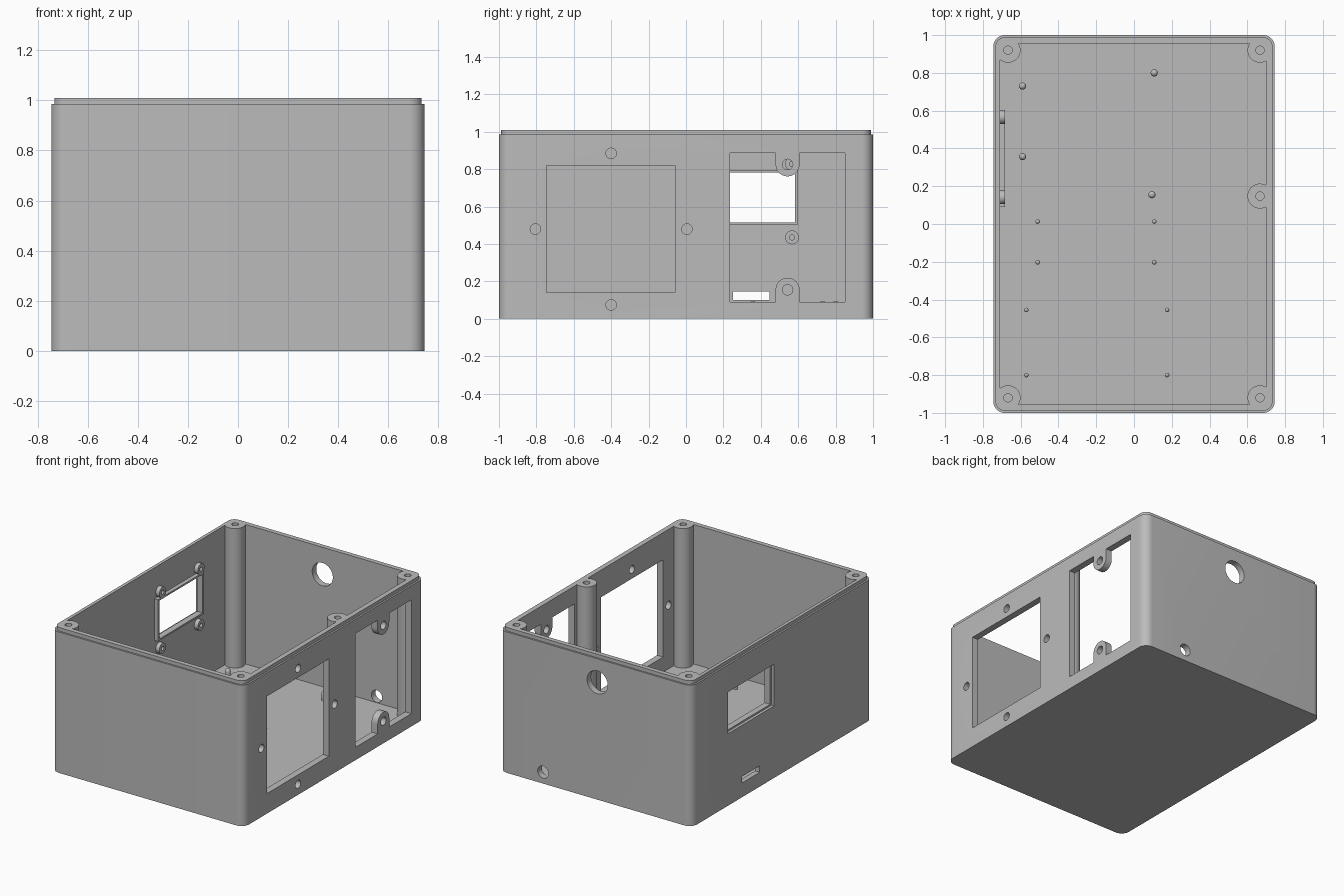
import bpy, bmesh
from math import pi, sin, cos
from mathutils import Matrix, Vector

default = bpy.data.objects.get("Cube")
if default:
    bpy.data.objects.remove(default, do_unlink=True)

grey = bpy.data.materials.new("light grey plastic")
grey.use_nodes = True
grey.diffuse_color = (0.5, 0.5, 0.5, 1)
grey.node_tree.nodes["Principled BSDF"].inputs["Base Color"].default_value = grey.diffuse_color


def finish(bm, name):
    bmesh.ops.recalc_face_normals(bm, faces=bm.faces)
    mesh = bpy.data.meshes.new(name)
    bm.to_mesh(mesh)
    bm.free()
    mesh.materials.append(grey)
    ob = bpy.data.objects.new(name, mesh)
    bpy.context.collection.objects.link(ob)
    return ob


def arc(cx, cy, r, a0, a1, n=10):
    return [(cx + r * cos(a0 + (a1 - a0) * i / n), cy + r * sin(a0 + (a1 - a0) * i / n))
            for i in range(n + 1)]


def rounded(x0, x1, y0, y1, r):
    pts = []
    for k, (cx, cy) in enumerate(((x1 - r, y1 - r), (x0 + r, y1 - r),
                                  (x0 + r, y0 + r), (x1 - r, y0 + r))):
        pts += arc(cx, cy, r, k * pi / 2, (k + 1) * pi / 2)
    return pts


def stack(name, loops):
    """Closed solid through a list of (outline, height) loops."""
    bm = bmesh.new()
    rings = [[bm.verts.new((x, y, z)) for x, y in pts] for pts, z in loops]
    n = len(rings[0])
    for a, b in zip(rings, rings[1:]):
        for i in range(n):
            j = (i + 1) % n
            bm.faces.new((a[i], a[j], b[j], b[i]))
    bm.faces.new(rings[0])
    bm.faces.new(rings[-1])
    return finish(bm, name)


def side_prism(name, outline, x0, x1):
    """Outline in (y, z) pushed along x."""
    ob = stack(name, [(outline, x0), (outline, x1)])
    ob.data.transform(Matrix(((0, 0, 1, 0), (1, 0, 0, 0), (0, 1, 0, 0), (0, 0, 0, 1))))
    return ob


def rect(x0, x1, y0, y1):
    return [(x0, y0), (x1, y0), (x1, y1), (x0, y1)]


def cylinder(name, start, end, r, n=32):
    a, b = Vector(start), Vector(end)
    bm = bmesh.new()
    turn = (b - a).to_track_quat('Z', 'Y').to_matrix().to_4x4()
    bmesh.ops.create_cone(bm, cap_ends=True, segments=n, radius1=r, radius2=r,
                          depth=(b - a).length, matrix=Matrix.Translation((a + b) / 2) @ turn)
    return finish(bm, name)


def combine(target, tool, operation='DIFFERENCE'):
    tool.hide_render = True
    mod = target.modifiers.new("combine", 'BOOLEAN')
    mod.operation, mod.solver, mod.object = operation, 'EXACT', tool
    bpy.context.view_layer.objects.active = target
    bpy.ops.object.modifier_apply(modifier=mod.name)
    bpy.data.objects.remove(tool, do_unlink=True)


# Tray: outer wall, stepped lip, cavity
outer = rounded(-0.745, 0.745, -1, 1, 0.06)
lip = rounded(-0.733, 0.733, -0.988, 0.988, 0.048)
inner = rounded(-0.71, 0.698, -0.955, 0.955, 0.03)
case = stack("case", [(outer, 0), (outer, 0.985), (lip, 0.985), (lip, 1.01),
                      (inner, 1.01), (inner, 0.035)])

# Screw columns
columns = [(sx * 0.667, sy * 0.92) for sx in (-1, 1) for sy in (-1, 1)] + [(0.667, 0.148)]
for x, y in columns:
    combine(case, cylinder("column", (x, y, 0.02), (x, y, 1.01), 0.066), 'UNION')
for x, y in columns:
    combine(case, cylinder("column_hole", (x, y, 0.7), (x, y, 1.1), 0.022))

# Square fan opening and its four screw holes
combine(case, side_prism("fan_cutter", rect(-0.745, -0.06, 0.14, 0.82), 0.6, 0.9))
fan_y, fan_z, reach = -0.4, 0.479, 0.405
for dy, dz in ((0, 1), (0, -1), (1, 0), (-1, 0)):
    y, z = fan_y + dy * reach, fan_z + dz * reach
    combine(case, cylinder("screw_cutter", (0.6, y, z), (0.9, y, z), 0.028))

# Tall opening with two round screw tabs
tab_y, tab_r = 0.543, 0.064
opening = ([(0.235, 0.09)] + [(tab_y - tab_r, 0.09)]
           + arc(tab_y, 0.155, tab_r, pi, 0, 16) + [(tab_y + tab_r, 0.09), (0.85, 0.09)]
           + [(0.85, 0.885), (tab_y + tab_r, 0.885)]
           + arc(tab_y, 0.825, tab_r, 0, -pi, 16) + [(tab_y - tab_r, 0.885), (0.235, 0.885)])
combine(case, side_prism("opening_cutter", opening, 0.6, 0.9))
for z in (0.155, 0.825):
    combine(case, cylinder("tab_cutter", (0.6, tab_y, z), (0.9, tab_y, z), 0.028))

# Display window with a shallow outer step, and the slot below
combine(case, side_prism("window_cutter", rect(0.105, 0.582, 0.515, 0.783), -0.9, -0.6))
combine(case, side_prism("step_cutter", rect(0.09, 0.598, 0.503, 0.795), -0.9, -0.725))
combine(case, side_prism("slot_cutter", rect(0.25, 0.447, 0.1, 0.145), -0.9, -0.6))

# Cable holes in the back
for x, z, r in ((-0.015, 0.82, 0.08), (0.405, 0.08, 0.042)):
    combine(case, cylinder("cable_cutter", (x, 0.85, z), (x, 1.1, z), r, 40))

# Raised rim inside the window
rim = side_prism("window_rim", rect(0.09, 0.598, 0.503, 0.795), -0.712, -0.682)
combine(rim, side_prism("rim_cutter", rect(0.105, 0.582, 0.515, 0.783), -0.8, -0.6))

# Display standoffs
parts = [case, rim]
for y in (0.142, 0.567):
    for z in (0.435, 0.828):
        post = cylinder("display_standoff", (-0.715, y, z), (-0.682, y, z), 0.037)
        combine(post, cylinder("standoff_cutter", (-0.705, y, z), (-0.6, y, z), 0.014, 16))
        parts.append(post)


# Board pins with domed tips on the floor
def pin(x, y, r, top=0.096):
    bm = bmesh.new()
    bmesh.ops.create_uvsphere(bm, u_segments=16, v_segments=8, radius=r)
    for v in bm.verts:
        v.co.z = top - r + v.co.z if v.co.z > -0.0001 else 0.03
        v.co.x += x
        v.co.y += y
    parts.append(finish(bm, "board_pin"))


for x, y in ((-0.59, 0.73), (-0.59, 0.357), (0.107, 0.8), (0.095, 0.155)):
    pin(x, y, 0.019)
for xs, ys in (((-0.51, 0.107), (0.013, -0.203)), ((-0.57, 0.175), (-0.455, -0.8))):
    for x in xs:
        for y in ys:
            pin(x, y, 0.012)

# Smooth curved walls, keep edges sharp
bpy.ops.object.select_all(action='DESELECT')
for ob in parts:
    ob.select_set(True)
bpy.context.view_layer.objects.active = case
bpy.ops.object.shade_smooth_by_angle(angle=pi / 6)
